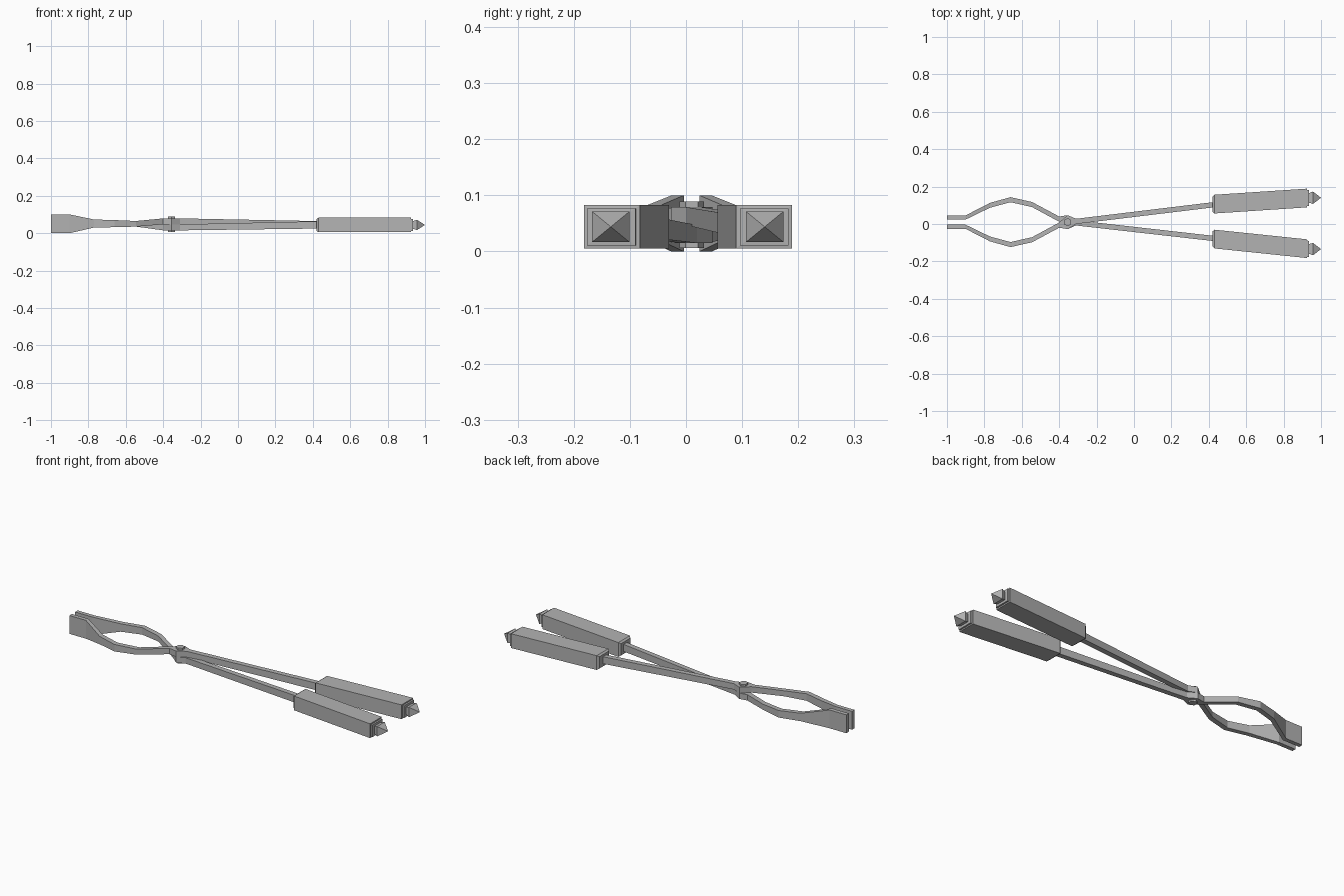
import bpy, bmesh

cube = bpy.data.objects.get("Cube")
if cube:
    bpy.data.objects.remove(cube, do_unlink=True)

steel = bpy.data.materials.new("grey steel")
steel.use_nodes = True
GREY = (0.45, 0.45, 0.45, 1)
steel.diffuse_color = GREY
steel.node_tree.nodes["Principled BSDF"].inputs["Base Color"].default_value = GREY


def loft(name, stations):
    """Rectangular bar along x; each station is x, y, half width, bottom z, top z."""
    bm = bmesh.new()
    rings = []
    for x, y, w, lo, hi in stations:
        corners = ((y - w, lo), (y + w, lo), (y + w, hi), (y - w, hi))
        rings.append([bm.verts.new((x, cy, cz)) for cy, cz in corners])
    for a, b in zip(rings, rings[1:]):
        for i in range(4):
            j = (i + 1) % 4
            bm.faces.new((a[i], a[j], b[j], b[i]))
    bm.faces.new(rings[0][::-1])
    bm.faces.new(rings[-1])
    bmesh.ops.remove_doubles(bm, verts=bm.verts, dist=0.0001)
    bmesh.ops.recalc_face_normals(bm, faces=bm.faces)
    mesh = bpy.data.meshes.new(name)
    bm.to_mesh(mesh)
    bm.free()
    mesh.materials.append(steel)
    obj = bpy.data.objects.new(name, mesh)
    bpy.context.collection.objects.link(obj)


MID = 0.01      # y of the pivot and the jaw centre line
ZC = 0.044      # centre height of the grips

# Jaw half: x, sideways offset from MID, half width, bottom, top
JAW = ((-1, 0.025, 0.011, 0, 0.1), (-0.9, 0.025, 0.011, 0, 0.1),
       (-0.77, 0.09, 0.013, 0.03, 0.073), (-0.66, 0.12, 0.0135, 0.032, 0.07),
       (-0.545, 0.094, 0.0135, 0.035, 0.065))

# Grip and pommel: x, half width, half height
GRIP = ((0.42, 0.04, 0.032), (0.43, 0.05, 0.039), (0.925, 0.05, 0.039),
        (0.926, 0.043, 0.033), (0.935, 0.043, 0.033), (0.936, 0.026, 0.021),
        (0.957, 0.033, 0.027), (1, 0, 0))

# Each arm crosses at the pivot: jaw side, pivot bottom, grip start y, grip end y
for name, side, low, y0, y1 in (("upper", -1, 0.047, 0.106, 0.139),
                                ("lower", 1, 0.015, -0.08, -0.132)):
    high = low + 0.032
    bar = [(x, MID + side * off, w, lo, hi) for x, off, w, lo, hi in JAW]
    bar += [(-0.4, MID + side * 0.016, 0.014, low, high),
            (-0.355, MID, 0.037, low, high),
            (-0.31, MID - side * 0.004, 0.014, low, high),
            (0.45, y0, 0.014, 0.025, 0.064)]
    loft(name + "_arm", bar)
    slope = (y1 - y0) / 0.5
    loft(name + "_grip", [(x, y0 + slope * min(x - 0.425, 0.52), w, ZC - h, ZC + h)
                          for x, w, h in GRIP])

# Pivot bolt: a shank with a hexagonal head at each end
for name, radius, depth, z in (("bolt_shank", 0.014, 0.07, 0.047),
                               ("bolt_head", 0.022, 0.012, 0.083),
                               ("bolt_nut", 0.022, 0.012, 0.012)):
    bpy.ops.mesh.primitive_cylinder_add(vertices=6, radius=radius, depth=depth,
                                        location=(-0.355, MID, z))
    bolt = bpy.context.object
    bolt.name = name
    bolt.data.materials.append(steel)
